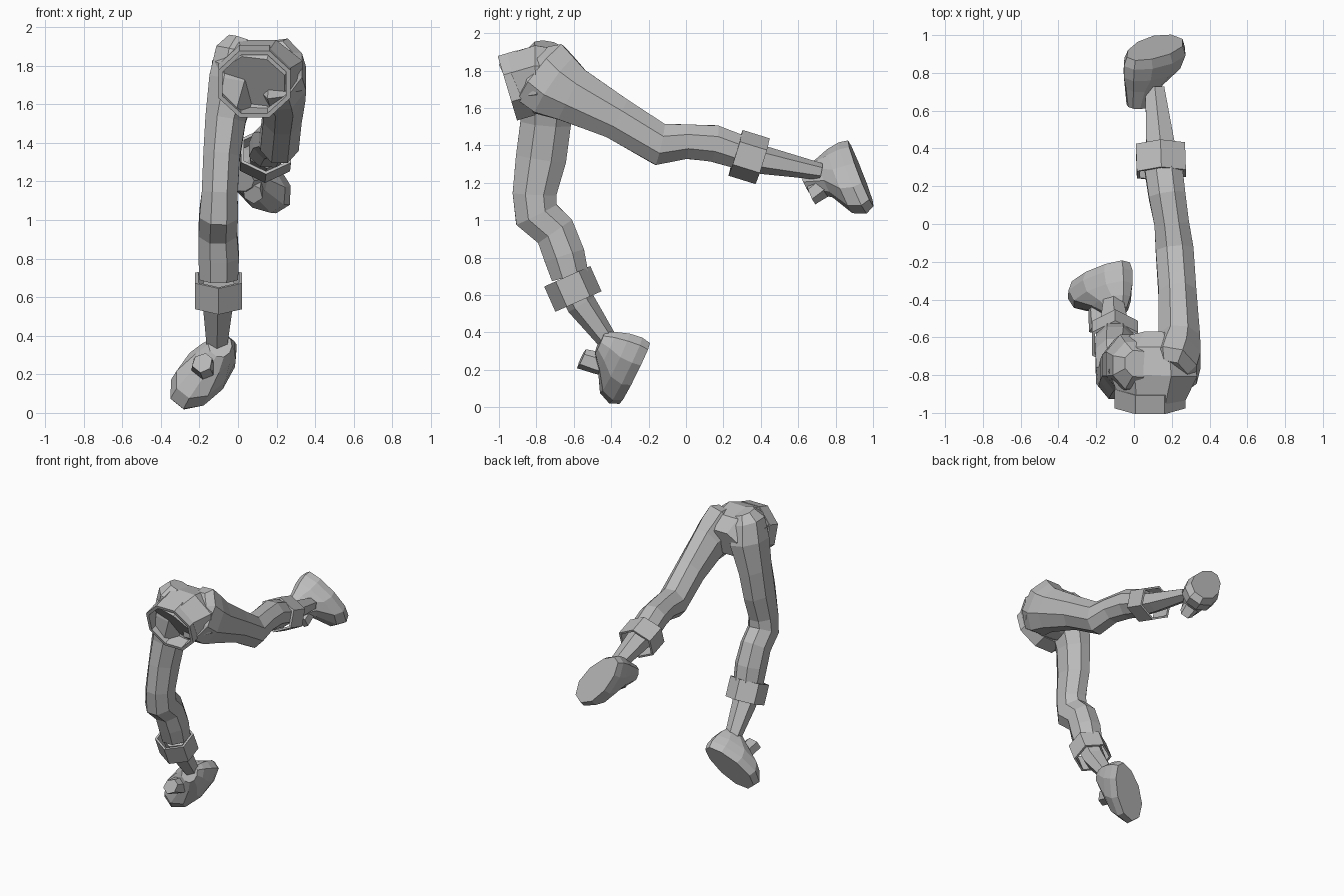
import bpy, bmesh, math
from mathutils import Vector, Matrix

cube = bpy.data.objects.get("Cube")
if cube:
    bpy.data.objects.remove(cube)

grey = bpy.data.materials.new("plain_grey")
grey.use_nodes = True
GREY = (0.5, 0.5, 0.5, 1)
grey.diffuse_color = GREY
grey.node_tree.nodes["Principled BSDF"].inputs["Base Color"].default_value = GREY


def loft(name, loops, closed=False):
    """Skin a list of point loops, capping the ends unless it closes on itself."""
    bm = bmesh.new()
    rings = [[bm.verts.new(p) for p in loop] for loop in loops]
    n = len(rings[0])
    pairs = list(zip(rings, rings[1:]))
    if closed:
        pairs.append((rings[-1], rings[0]))
    else:
        bm.faces.new(rings[0])
        bm.faces.new(rings[-1])
    for a, b in pairs:
        for i in range(n):
            j = (i + 1) % n
            bm.faces.new((a[i], a[j], b[j], b[i]))
    bmesh.ops.recalc_face_normals(bm, faces=bm.faces[:])
    mesh = bpy.data.meshes.new(name)
    bm.to_mesh(mesh)
    bm.free()
    mesh.materials.append(grey)
    obj = bpy.data.objects.new(name, mesh)
    bpy.context.collection.objects.link(obj)
    return obj


def oval(centre, axis, rx, ry, sides):
    """Flat-sided oval across an axis; its outline reaches rx along x and ry across."""
    t = Vector(axis).normalized()
    u = (Vector((1, 0, 0)) - t * t.x).normalized()
    v = t.cross(u)
    angles = [2 * math.pi * (i + 0.5) / sides for i in range(sides)]
    rx /= max(math.cos(a) for a in angles)
    ry /= max(math.sin(a) for a in angles)
    return [Vector(centre) + u * rx * math.cos(a) + v * ry * math.sin(a) for a in angles]


def tube(name, path, sides):
    """Limb through (centre, rx, ry) stations."""
    pts = [Vector(p[0]) for p in path]
    loops = []
    for i, (c, rx, ry) in enumerate(path):
        axis = Vector((0, 0, 0))
        if i > 0:
            axis += (pts[i] - pts[i - 1]).normalized()
        if i < len(pts) - 1:
            axis += (pts[i + 1] - pts[i]).normalized()
        loops.append(oval(c, axis, rx, ry, sides))
    return loft(name, loops)


def band(name, start, end, rx, ry, wall, sides):
    """Open thick ring, for the waistband and the cuffs."""
    axis = Vector(end) - Vector(start)
    loops = [oval(c, axis, rx - w, ry - w, sides)
             for c, w in ((start, 0), (end, 0), (end, wall), (start, wall))]
    return loft(name, loops, closed=True)


def shoe(side, centre, toe, sole, collar, tongue_shift):
    """Shoe built on its sole, then turned so the toe and sole face as given."""
    x = Vector(toe).normalized()
    z = -Vector(sole)
    z = (z - x * z.dot(x)).normalized()
    y = z.cross(x)
    turn = Matrix((x, y, z)).transposed()

    def layer(shift, height, length, width, sides):
        loop = []
        for i in range(sides):
            a = 2 * math.pi * (i + 0.5) / sides
            px = math.cos(a)
            # the heel is narrower than the ball of the foot
            p = Vector((shift + length * px, width * math.sin(a) * (1 + 0.15 * px), height))
            loop.append(Vector(centre) + turn @ p)
        return loop

    body = ((.01, 0, .22, .105), (.015, .05, .235, .125), (.0, .12, .21, .12),
            (-.06, .19, .125, .09), (-.09, collar, .065, .06))
    loft(side + "_shoe", [layer(*r, 10) for r in body])
    tongue = ((.02, .12, .07, .065), (.045, .20, .06, .065), (.065, .29, .06, .05))
    loft(side + "_shoe_tongue", [layer(s + tongue_shift, *r, 6) for s, *r in tongue])


# Pelvis and waistband
tube("pelvis", [((.085, -.90, 1.72), .16, .15), ((.09, -.88, 1.735), .185, .17),
                ((.10, -.79, 1.75), .235, .185), ((.10, -.68, 1.745), .205, .165),
                ((.10, -.60, 1.72), .12, .10)], 8)
band("waistband", (.085, -.955, 1.705), (.085, -.855, 1.735), .187, .18, .022, 8)

# Right leg, standing
tube("right_trouser_leg", [
    ((.02, -.74, 1.935), .07, .07), ((.0, -.75, 1.875), .115, .125),
    ((-.02, -.74, 1.73), .13, .155), ((-.065, -.75, 1.52), .105, .135),
    ((-.085, -.775, 1.33), .095, .135), ((-.095, -.81, 1.14), .093, .117),
    ((-.10, -.80, 1.03), .10, .12), ((-.105, -.70, .94), .10, .11),
    ((-.10, -.65, .81), .105, .11), ((-.10, -.62, .70), .10, .10)], 8)
band("right_cuff", (-.10, -.635, .70), (-.10, -.575, .565), .122, .135, .016, 6)
tube("right_ankle", [((-.10, -.62, .68), .08, .085), ((-.105, -.56, .55), .075, .08),
                     ((-.11, -.40, .33), .05, .05)], 6)
shoe("right", (-.17, -.27, .19), (-.28, -.16, -.30), (-.1, .9, -.4), .245, 0)

# Left leg, stretched back
tube("left_trouser_leg", [
    ((.195, -.81, 1.81), .09, .14), ((.205, -.775, 1.785), .13, .19),
    ((.225, -.70, 1.72), .13, .18), ((.24, -.61, 1.67), .11, .15),
    ((.23, -.37, 1.545), .10, .115), ((.215, -.14, 1.405), .10, .112),
    ((.20, .0, 1.42), .092, .092), ((.175, .15, 1.41), .097, .098),
    ((.155, .30, 1.36), .10, .09)], 8)
band("left_cuff", (.145, .265, 1.36), (.14, .41, 1.315), .13, .128, .016, 6)
tube("left_ankle", [((.15, .30, 1.35), .085, .085), ((.14, .42, 1.32), .075, .075),
                    ((.11, .72, 1.26), .05, .045)], 6)
shoe("left", (.10, .93, 1.26), (.25, .12, -.33), (.1, .9, .4), .30, -.06)
